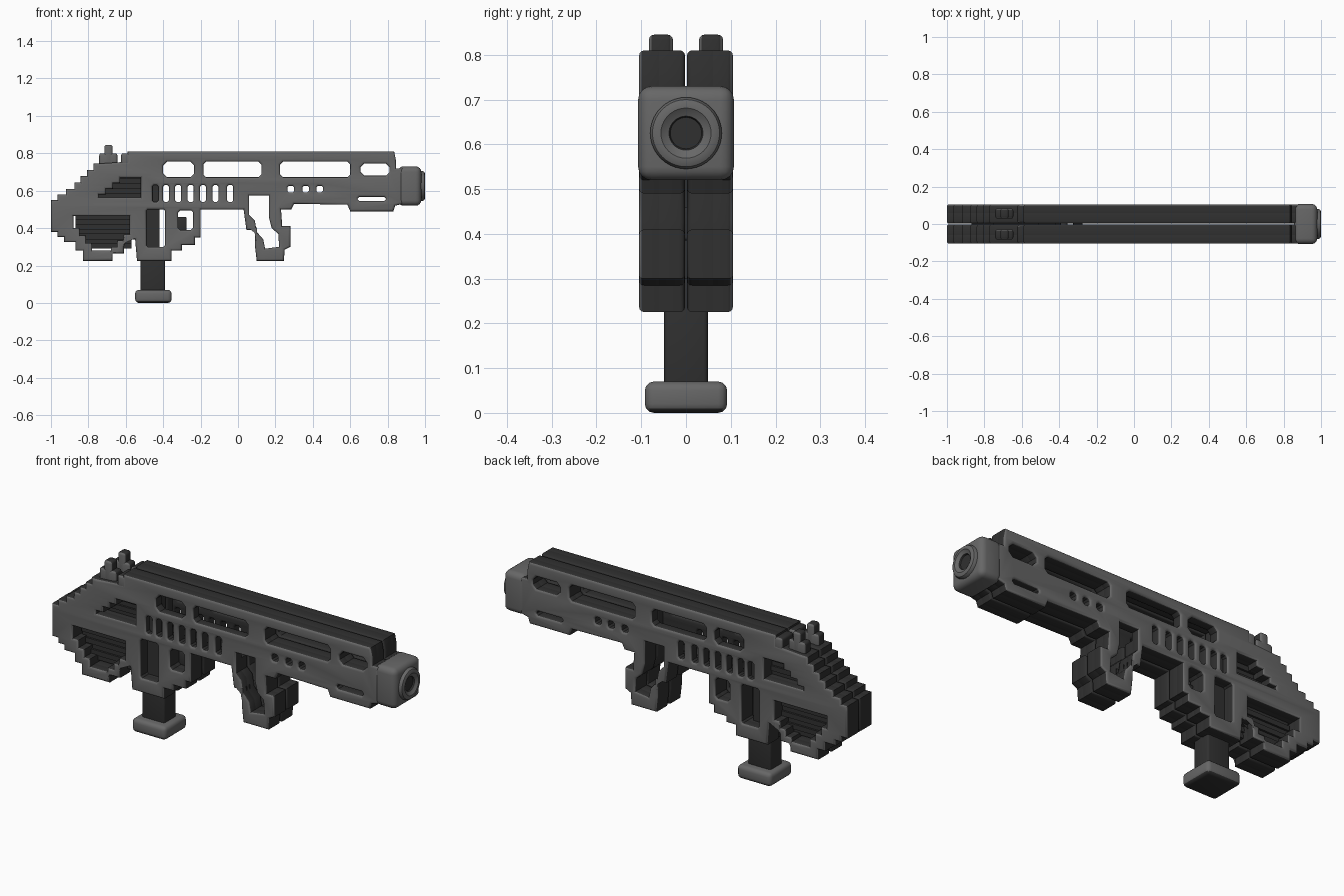
import bpy, bmesh, math
from mathutils import Matrix, Vector

if "Cube" in bpy.data.objects:
    bpy.data.objects.remove(bpy.data.objects["Cube"])


def material(name, v):
    m = bpy.data.materials.new(name)
    m.diffuse_color = (v, v, v, 1)
    m.use_nodes = True
    m.node_tree.nodes["Principled BSDF"].inputs["Base Color"].default_value = m.diffuse_color
    return m


GREY, DARK = material("grey", 0.135), material("dark grey", 0.03)


def finish(name, me, rule):
    """Add the two colours, pick dark faces by rule, link the object."""
    me.materials.append(GREY)
    me.materials.append(DARK)
    for p in me.polygons:
        p.material_index = 1 if rule(p.center, p.normal) else 0
    ob = bpy.data.objects.new(name, me)
    bpy.context.collection.objects.link(ob)
    return ob


def box(name, x, y, z, bevel=0.0, rule=lambda c, n: True, seg=3):
    bm = bmesh.new()
    bmesh.ops.create_cube(bm, size=1)
    for v in bm.verts:
        v.co = [(a + b) / 2 + c * (b - a) for (a, b), c in zip((x, y, z), v.co)]
    if bevel:
        bmesh.ops.bevel(bm, geom=bm.edges[:], offset=bevel, segments=seg,
                        profile=0.5, affect='EDGES')
    me = bpy.data.meshes.new(name)
    bm.to_mesh(me)
    bm.free()
    return finish(name, me, rule)


def steps(pts, size=0.035):
    """Turn long diagonals of a closed outline into small stairs."""
    out = []
    for i, a in enumerate(pts):
        b = pts[(i + 1) % len(pts)]
        out.append(a)
        dx, dz = b[0] - a[0], b[1] - a[1]
        n = round(min(abs(dx), abs(dz)) / size)
        for k in range(n):
            out.append((a[0] + dx * k / n, a[1] + dz * (k + 1) / n))
            if k < n - 1:
                out.append((a[0] + dx * (k + 1) / n, a[1] + dz * (k + 1) / n))
    return out


def slot(x0, x1, z0, z1, c=0.008):
    return [(x0 + c, z0), (x1 - c, z0), (x1, z0 + c), (x1, z1 - c),
            (x1 - c, z1), (x0 + c, z1), (x0, z1 - c), (x0, z0 + c)]


BEV = 0.012


def plate(name, loops, y, half):
    """Filled outline with holes, standing in the xz plane, rounded edges."""
    cu = bpy.data.curves.new(name, 'CURVE')
    cu.dimensions, cu.fill_mode = '2D', 'BOTH'
    cu.extrude, cu.bevel_depth = half, BEV
    cu.bevel_resolution, cu.offset = 2, -BEV
    for loop in loops:
        sp = cu.splines.new('POLY')
        sp.points.add(len(loop) - 1)
        for p, (a, b) in zip(sp.points, loop):
            p.co = (a, b, 0, 1)
        sp.use_cyclic_u = True
    tmp = bpy.data.objects.new("tmp", cu)
    bpy.context.collection.objects.link(tmp)
    dg = bpy.context.evaluated_depsgraph_get()
    me = bpy.data.meshes.new_from_object(tmp.evaluated_get(dg))
    bpy.data.objects.remove(tmp)
    me.materials.clear()
    me.transform(Matrix.Translation((0, y, 0)) @ Matrix.Rotation(math.pi / 2, 4, 'X'))
    bm = bmesh.new()
    bm.from_mesh(me)
    bmesh.ops.remove_doubles(bm, verts=bm.verts[:], dist=0.0002)
    bmesh.ops.recalc_face_normals(bm, faces=bm.faces[:])
    bm.to_mesh(me)
    bm.free()
    me.name = name
    return finish(name, me, lambda c, n: abs(n.y) < 0.4 or abs(c.y) < 0.08)


# Side outline: top, nose, under rail, front grip, rear grip, stock
outline = steps([
    (-0.59, 0.81), (0.835, 0.81), (0.845, 0.76), (0.88, 0.72), (0.88, 0.53),
    (0.84, 0.52), (0.83, 0.49), (0.6, 0.49), (0.585, 0.525), (0.3, 0.53),
    (0.285, 0.5), (0.23, 0.5), (0.235, 0.43), (0.28, 0.41), (0.28, 0.30),
    (0.25, 0.285), (0.245, 0.225), (0.10, 0.225), (0.09, 0.31), (0.045, 0.39),
    (0.03, 0.5), (-0.2, 0.5), (-0.2, 0.39), (-0.23, 0.35), (-0.30, 0.31),
    (-0.355, 0.28), (-0.355, 0.225), (-0.54, 0.225), (-0.55, 0.34),
    (-0.6, 0.34), (-0.61, 0.30), (-0.67, 0.265), (-0.69, 0.225),
    (-0.83, 0.225), (-0.87, 0.28), (-0.93, 0.325), (-1.0, 0.38),
    (-1.0, 0.52), (-0.965, 0.55), (-0.875, 0.61), (-0.74, 0.745),
    (-0.59, 0.755)])

grip_hole = [(0.165, 0.46), (0.18, 0.40), (0.215, 0.37), (0.22, 0.30),
             (0.145, 0.29), (0.135, 0.34), (0.10, 0.38), (0.09, 0.44), (0.06, 0.47)]

# Holes that go through everything
shared = [slot(0.225, 0.60, 0.672, 0.755, 0.015), slot(0.655, 0.81, 0.68, 0.745, 0.02),
          slot(0.64, 0.79, 0.545, 0.567), slot(-0.32, -0.24, 0.39, 0.495, 0.012),
          slot(-0.49, -0.39, 0.30, 0.50),
          steps([(-0.88, 0.465), (-0.58, 0.465), (-0.58, 0.40), (-0.68, 0.30),
                 (-0.72, 0.28), (-0.78, 0.28), (-0.88, 0.40)]),
          steps([(-0.745, 0.565), (-0.52, 0.565), (-0.52, 0.67), (-0.63, 0.67),
                 (-0.745, 0.58)])]
shared += [slot(x, x + 0.034, 0.59, 0.626) for x in (0.265, 0.345, 0.42)]

# Holes of the outer skin only; the inner layer is hollow behind them
skin = [slot(-0.40, -0.235, 0.672, 0.755, 0.02), slot(-0.185, 0.125, 0.672, 0.755, 0.015),
        grip_hole + [(0.06, 0.575), (0.165, 0.575)]]
skin += [slot(x - 0.016, x + 0.016, 0.54, 0.63)
         for x in (-0.442, -0.385, -0.32, -0.253, -0.187, -0.12, -0.042)]
hollow = [grip_hole + [(0.06, 0.535), (-0.41, 0.535), (-0.41, 0.765), (0.165, 0.765)]]

for side, s in (("right", -1), ("left", 1)):
    plate(side + "_outer_shell", [outline] + shared + skin, s * 0.0765, 0.0165)
    plate(side + "_inner_shell", [outline] + shared + hollow, s * 0.037, 0.023)
    # Rear sight: post with a cross block
    y = sorted((s * 0.029, s * 0.083))
    skip = lambda c, n: abs(n.y) < 0.4
    box(side + "_sight_post", (-0.715, -0.67), y, (0.72, 0.845), 0.012, skip)
    box(side + "_sight_block", (-0.742, -0.645), y, (0.72, 0.80), 0.012, skip)
    box(side + "_sight_rest", (-0.625, -0.57), sorted((s * 0.006, s * 0.103)),
        (0.73, 0.80), 0.012, skip)

# Ribbed dark filling behind the stock recesses
for name, x, z0, count in (("lower", (-0.87, -0.57), 0.29, 7),
                           ("upper", (-0.75, -0.51), 0.56, 5)):
    for i in range(count):
        d = 0.045 if i % 2 else 0.035
        z = z0 + i * 0.026
        box(f"{name}_stock_rib_{i}", x, (-d, d), (z, z + 0.026))

# Magazine, its foot, the well and the trigger
box("magazine", (-0.52, -0.39), (-0.049, 0.049), (0.05, 0.30), 0.01)
box("magazine_well", (-0.515, -0.42), (-0.045, 0.045), (0.28, 0.64))
box("magazine_foot", (-0.55, -0.355), (-0.092, 0.092), (0.0, 0.07), 0.02,
    lambda c, n: n.z < -0.6)
box("trigger", (-0.325, -0.275), (-0.03, 0.03), (0.385, 0.46), 0.008)

# Muzzle block and turned ring
box("muzzle_block", (0.855, 0.98), (-0.107, 0.107), (0.52, 0.73), 0.03,
    lambda c, n: False, 4)
bm = bmesh.new()
prof = [(0.96, 0.08), (0.986, 0.08), (0.996, 0.075), (1.0, 0.066), (1.0, 0.056),
        (0.994, 0.048), (0.989, 0.038), (0.982, 0.035), (0.982, 0.0)]
vs = [bm.verts.new((x, 0, 0.625 + r)) for x, r in prof]
es = [bm.edges.new(p) for p in zip(vs, vs[1:])]
bmesh.ops.spin(bm, geom=vs + es, cent=(0, 0, 0.625), axis=(1, 0, 0),
               angle=math.tau, steps=40)
bmesh.ops.remove_doubles(bm, verts=bm.verts[:], dist=0.0003)
bmesh.ops.recalc_face_normals(bm, faces=bm.faces[:])
if sum(f.normal.x * f.calc_area() for f in bm.faces) < 0:
    bmesh.ops.reverse_faces(bm, faces=bm.faces[:])
me = bpy.data.meshes.new("muzzle_ring")
bm.to_mesh(me)
bm.free()
finish("muzzle_ring", me, lambda c, n: math.hypot(c.y, c.z - 0.625) < 0.04)

# Smooth shading with sharp edges kept
for ob in bpy.data.objects:
    ob.select_set(True)
    bpy.context.view_layer.objects.active = ob
bpy.ops.object.shade_smooth_by_angle(angle=math.radians(35))
